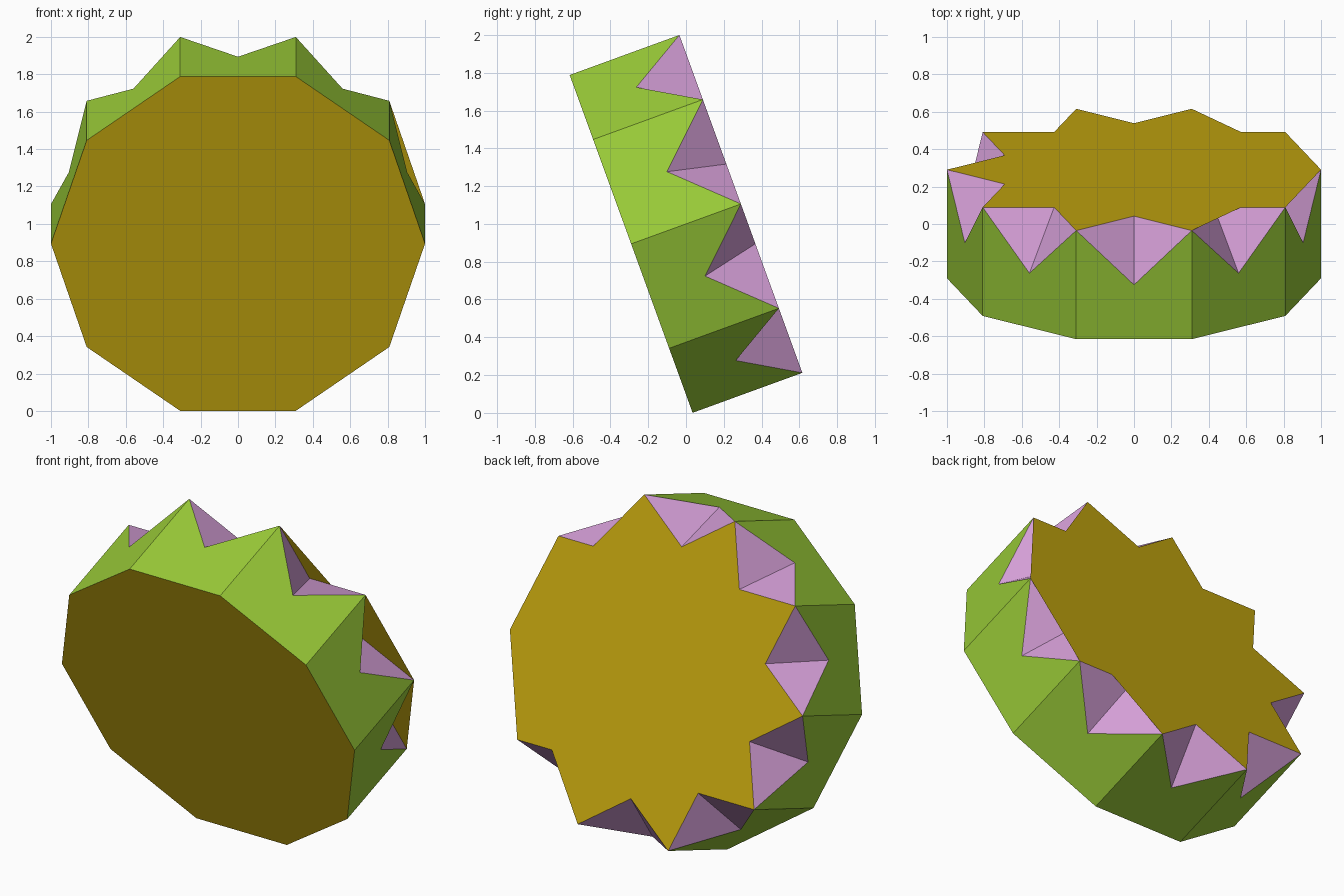
import bpy, bmesh, math
from mathutils import Matrix

if "Cube" in bpy.data.objects:
    bpy.data.objects.remove(bpy.data.objects["Cube"])

SIDES = 10
STEP = math.tau / SIDES
DEPTH = 2 * math.sin(STEP / 2)      # square side panels
INNER = math.tan(STEP)              # radius of the notch tips on the back
APOTHEM = math.cos(STEP / 2)
TILT = math.radians(20)


def srgb(r, g, b):
    def lin(c):
        c /= 255
        return c / 12.92 if c <= 0.04045 else ((c + 0.055) / 1.055) ** 2.4
    return (lin(r), lin(g), lin(b), 1)


def material(name, colour):
    m = bpy.data.materials.new(name)
    m.diffuse_color = colour
    m.use_nodes = True
    m.node_tree.nodes["Principled BSDF"].inputs["Base Color"].default_value = m.diffuse_color
    return m


gold = material("gold", srgb(196, 166, 15))
green = material("leaf green", srgb(154, 203, 56))
mauve = material("mauve", srgb(212, 158, 214))

# Lean the drum back, with its middle at height 1
place = Matrix.Translation((0, 0, 1)) @ Matrix.Rotation(TILT, 4, 'X')


def point(radius, turn, y):
    """Point at a number of side steps around the drum axis."""
    a = turn * STEP
    return (radius * math.cos(a), y, radius * math.sin(a))


def build(name, polygons, mat):
    bm = bmesh.new()
    for poly in polygons:
        bm.faces.new([bm.verts.new(place @ Matrix.Translation(p).translation) for p in poly])
    bmesh.ops.remove_doubles(bm, verts=bm.verts, dist=1e-5)
    bmesh.ops.triangulate(bm, faces=bm.faces[:])
    mesh = bpy.data.meshes.new(name)
    bm.to_mesh(mesh)
    bm.free()
    mesh.materials.append(mat)
    obj = bpy.data.objects.new(name, mesh)
    bpy.context.collection.objects.link(obj)


F, B = -DEPTH / 2, DEPTH / 2

# Flat front disc
build("front_cap", [[point(1, i, F) for i in range(SIDES)]], gold)

# Side panels with a V cut into the back edge, and the notch walls
panels, notches = [], []
for i in range(SIDES):
    f0, f1 = point(1, i, F), point(1, i + 1, F)
    b0, b1 = point(1, i, B), point(1, i + 1, B)
    low = point(APOTHEM, i + 0.5, 0)
    tip = point(INNER, i + 0.5, B)
    panels += [[f0, f1, low], [f1, b1, low], [b0, f0, low]]
    notches += [[b0, low, tip], [low, b1, tip]]
build("side_panels", panels, green)
build("notch_walls", notches, mauve)

# Star-shaped back cap; it covers the two notches beside the right corner
# and partly covers the next one above and below
cover_z = math.sin(STEP)
cover_x = 1 - cover_z * (1 - math.cos(2 * STEP)) / math.sin(2 * STEP)
outline = []
for i in range(SIDES):
    outline.append(point(1, i, B))
    if i in (1, SIDES - 2):
        outline.append((cover_x, B, cover_z if i == 1 else -cover_z))
    elif i not in (0, SIDES - 1):
        outline.append(point(INNER, i + 0.5, B))
build("back_cap", [outline[::-1]], gold)
